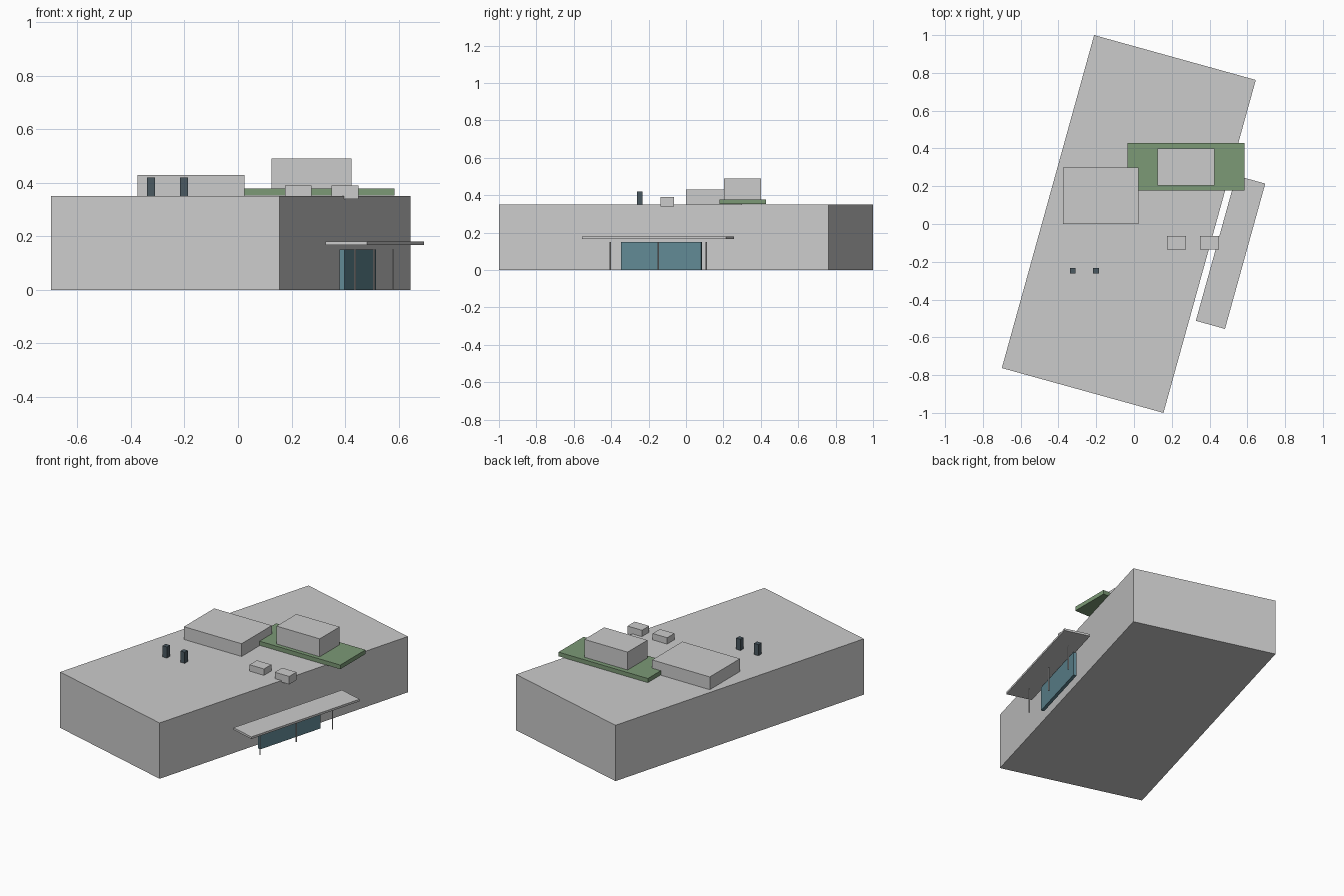
import bpy, bmesh, math
from mathutils import Matrix, Vector

if "Cube" in bpy.data.objects:
    bpy.data.objects.remove(bpy.data.objects["Cube"])

ANGLE = math.radians(-15.5)
ORIGIN = Vector((-0.0275, 0.0, 0.0))
TURN = Matrix.Translation(ORIGIN) @ Matrix.Rotation(ANGLE, 4, 'Z')


def material(name, rgb):
    m = bpy.data.materials.new(name)
    m.diffuse_color = (*rgb, 1)
    m.use_nodes = True
    m.node_tree.nodes["Principled BSDF"].inputs["Base Color"].default_value = m.diffuse_color
    return m


green = material("roof_green", (0.20, 0.32, 0.18))
glass = material("glass_teal", (0.12, 0.25, 0.30))
slate = material("dark_slate", (0.07, 0.10, 0.12))


def finish(name, bm, mat, turned):
    if turned:
        bm.transform(TURN)
    me = bpy.data.meshes.new(name)
    bm.to_mesh(me)
    bm.free()
    if mat:
        me.materials.append(mat)
    ob = bpy.data.objects.new(name, me)
    bpy.context.collection.objects.link(ob)
    return ob


def box(name, x, y, z, mat=None, turned=False):
    """Box from (min, max) ranges; turned boxes use the building's own axes."""
    bm = bmesh.new()
    bmesh.ops.create_cube(bm, size=1)
    for v in bm.verts:
        v.co = [r[0] + (c + 0.5) * (r[1] - r[0]) for c, r in zip(v.co, (x, y, z))]
    return finish(name, bm, mat, turned)


def post(name, x, y, height, radius):
    bm = bmesh.new()
    bmesh.ops.create_cone(bm, cap_ends=True, segments=8, radius1=radius, radius2=radius,
                          depth=height, matrix=Matrix.Translation((x, y, height / 2)))
    return finish(name, bm, None, True)


# Main hall
box("main_hall", (-0.444, 0.444), (-0.9145, 0.9145), (0, 0.35), turned=True)

# Entrance: canopy, glass front, posts
box("entrance_canopy", (0.479, 0.639), (-0.399, 0.399), (0.167, 0.18), turned=True)
box("entrance_glass", (0.483, 0.503), (-0.222, 0.222), (0, 0.15), glass, turned=True)
for i in range(3):
    post(f"canopy_post_{i + 1}", 0.556, (i - 1) * 0.267, 0.15, 0.004)

# Rooftop volumes
box("roof_block", (-0.375, 0.025), (0, 0.30), (0.35, 0.43))
box("green_terrace", (-0.035, 0.585), (0.178, 0.428), (0.352, 0.378), green)
box("terrace_room", (0.125, 0.425), (0.203, 0.40), (0.378, 0.49))

# Air handling units and vents
for i, x in enumerate((0.175, 0.35)):
    box(f"air_unit_{i + 1}", (x, x + 0.10), (-0.135, -0.063), (0.34, 0.39))
for i, x in enumerate((-0.34, -0.216)):
    box(f"vent_stack_{i + 1}", (x, x + 0.03), (-0.262, -0.232), (0.35, 0.42), slate)
